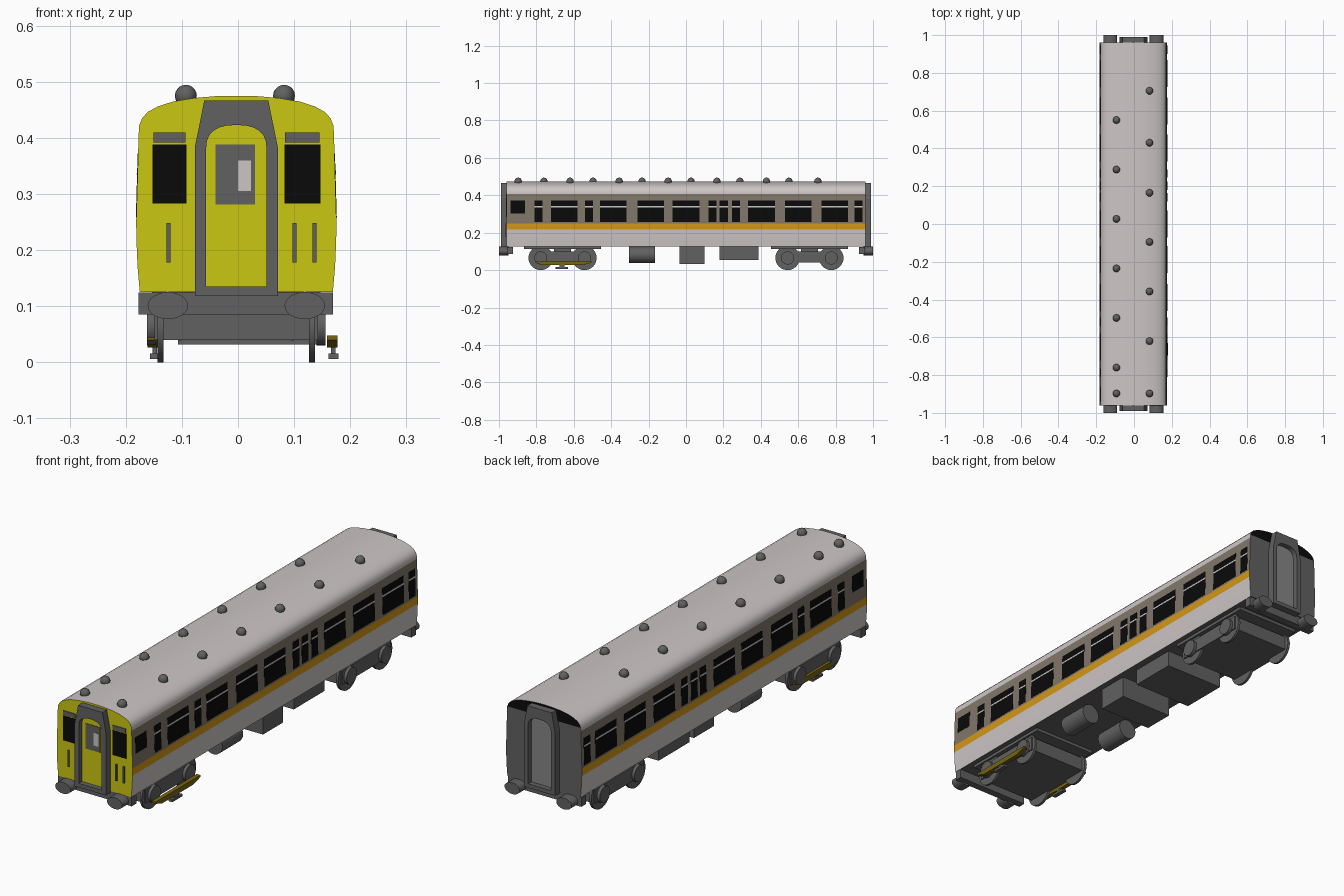
import bpy, bmesh, math
from mathutils import Matrix, Vector

if "Cube" in bpy.data.objects:
    bpy.data.objects.remove(bpy.data.objects["Cube"])

CX = -0.003   # the coach body sits a hair left of the shoe gear
END = 0.96    # half length of the body shell


def mat(name, r, g, b):
    m = bpy.data.materials.new(name)
    m.diffuse_color = (r, g, b, 1)
    m.use_nodes = True
    m.node_tree.nodes["Principled BSDF"].inputs["Base Color"].default_value = m.diffuse_color
    return m


LIGHT = mat("light_grey", 0.61, 0.56, 0.56)
TAUPE = mat("taupe", 0.22, 0.185, 0.145)
ORANGE = mat("orange", 0.66, 0.31, 0.008)
YELLOW = mat("yellow", 0.60, 0.57, 0.006)
DARK = mat("dark_grey", 0.12, 0.12, 0.12)
MID = mat("door_grey", 0.24, 0.24, 0.24)
BLACK = mat("black", 0.003, 0.003, 0.003)
MUSTARD = mat("mustard", 0.19, 0.13, 0.006)


def finish(name, bm, *mats, smooth=False):
    bmesh.ops.recalc_face_normals(bm, faces=bm.faces[:])
    me = bpy.data.meshes.new(name)
    bm.to_mesh(me)
    bm.free()
    for m in mats:
        me.materials.append(m)
    ob = bpy.data.objects.new(name, me)
    bpy.context.collection.objects.link(ob)
    if smooth:
        bpy.ops.object.select_all(action='DESELECT')
        ob.select_set(True)
        bpy.context.view_layer.objects.active = ob
        bpy.ops.object.shade_smooth_by_angle(angle=math.radians(35))
    return ob


def box(name, x0, x1, y0, y1, z0, z1, m):
    bm = bmesh.new()
    bmesh.ops.create_cube(bm, size=1, matrix=Matrix.Translation(
        ((x0 + x1) / 2, (y0 + y1) / 2, (z0 + z1) / 2)) @ Matrix.Diagonal(
        (abs(x1 - x0), abs(y1 - y0), abs(z1 - z0), 1)))
    return finish(name, bm, m)


def cylinder(name, centre, rx, rz, length, axis, m, sides=24):
    rot = Matrix.Rotation(math.pi / 2, 4, 'X' if axis == 'y' else 'Y')
    scale = Matrix.Diagonal((1, 1, rz / rx, 1))
    bm = bmesh.new()
    bmesh.ops.create_cone(bm, cap_ends=True, segments=sides, radius1=rx, radius2=rx,
                          depth=length, matrix=Matrix.Translation(centre) @ scale @ rot)
    return finish(name, bm, m, smooth=True)


def prism(name, loops, y0, y1, m):
    """Extrude an outline (second loop = hole) in x,z along y."""
    bm = bmesh.new()
    edges = []
    for loop in loops:
        vs = [bm.verts.new((x, y0, z)) for x, z in loop]
        edges += [bm.edges.new((vs[i - 1], vs[i])) for i in range(len(vs))]
    bmesh.ops.triangle_fill(bm, use_beauty=True, edges=edges)
    ext = bmesh.ops.extrude_face_region(bm, geom=bm.faces[:])
    moved = [g for g in ext["geom"] if isinstance(g, bmesh.types.BMVert)]
    bmesh.ops.translate(bm, vec=(0, y1 - y0, 0), verts=moved)
    return finish(name, bm, m)


# Body shell: one cross-section swept along y, coloured by height and direction
half = [(0.172, 0.125), (0.176, 0.17), (0.178, 0.218), (0.1785, 0.25), (0.174, 0.408),
        (0.173, 0.422), (0.168, 0.435), (0.158, 0.446), (0.140, 0.456), (0.112, 0.465),
        (0.075, 0.471), (0.035, 0.4745)]
section = half + [(0, 0.475)] + [(-x, z) for x, z in reversed(half)]
bm = bmesh.new()
rings = [[bm.verts.new((x + CX, y, z)) for x, z in section] for y in (-END, END)]
for i in range(len(section)):
    bm.faces.new((rings[0][i - 1], rings[0][i], rings[1][i], rings[1][i - 1]))
for ring in rings:
    bm.faces.new(ring)
bmesh.ops.bisect_plane(bm, geom=bm.verts[:] + bm.edges[:] + bm.faces[:], dist=1e-5,
                       plane_co=(0, 0, 0.422), plane_no=(0, 0, 1))
bmesh.ops.recalc_face_normals(bm, faces=bm.faces[:])
for f in bm.faces:
    n, z = f.normal, f.calc_center_median().z
    if n.y < -0.9:
        f.material_index = 3
    elif n.y > 0.9:
        f.material_index = 5 if z > 0.422 else 4
    elif n.z < -0.9:
        f.material_index = 4
    elif 0.218 < z < 0.25:
        f.material_index = 2
    elif 0.25 < z < 0.408:
        f.material_index = 1
finish("body_shell", bm, LIGHT, TAUPE, ORANGE, YELLOW, DARK, BLACK, smooth=True)


# Side windows: thin plates lying on the sloping upper wall
def wall_x(z):
    return 0.1785 - 0.0045 * (z - 0.25) / 0.158


def side_plate(name, side, y0, y1, z0, z1, t, m):
    bm = bmesh.new()
    vs = [bm.verts.new((CX + side * (wall_x(z) + d), y, z))
          for d in (-0.002, t) for y, z in ((y0, z0), (y1, z0), (y1, z1), (y0, z1))]
    for q in ((0, 1, 2, 3), (4, 5, 6, 7), (0, 1, 5, 4), (1, 2, 6, 5), (2, 3, 7, 6), (3, 0, 4, 7)):
        bm.faces.new([vs[i] for i in q])
    finish(name, bm, m)


narrow = [-0.81, -0.54, 0.12, 0.18, 0.245, 0.90]
wide = [-0.722, -0.46, -0.26, -0.072, 0.332, 0.528, 0.724]
for s in (-1, 1):
    side_plate("cab_side_window", s, -0.938, -0.862, 0.303, 0.372, 0.0008, BLACK)
    for y, w in [(y, 0.044) for y in narrow] + [(y, 0.143) for y in wide]:
        side_plate("side_window", s, y, y + w, 0.258, 0.372, 0.0008, BLACK)
        side_plate("window_bar", s, y, y + w, 0.335, 0.342, 0.0014, LIGHT)

# Roof ventilators
for x, ys in ((0.084, (0.705, 0.43, 0.165, -0.095, -0.357, -0.62, -0.897)),
              (-0.091, (0.55, 0.288, 0.027, -0.235, -0.497, -0.76, -0.897))):
    for y in ys:
        bm = bmesh.new()
        bmesh.ops.create_uvsphere(bm, u_segments=16, v_segments=10, radius=0.0195,
                                  matrix=Matrix.Translation((x - 0.002, y, 0.475)))
        finish("roof_vent", bm, DARK, smooth=True)

# Gangway frames, doors, buffers and beams at both ends
outer = [(CX + x, z) for x, z in ((-0.074, 0.118), (0.074, 0.118), (0.074, 0.383),
                                  (0.057, 0.467), (-0.057, 0.467), (-0.074, 0.383))]
inner = [(CX - 0.054, 0.135), (CX + 0.054, 0.135)]
for i in range(13):
    a = math.pi * i / 12
    c, sn = math.cos(a), math.sin(a)
    inner.append((CX + 0.054 * math.copysign(abs(c) ** 0.8, c), 0.38 + 0.043 * sn ** 0.8
                  if sn > 1e-6 else 0.38))
for s, door in ((-1, YELLOW), (1, MID)):
    prism("gangway_frame", [outer, inner], s * (END - 0.002), s * 0.99, DARK)
    prism("gangway_door", [inner], s * (END - 0.002), s * 0.968, door)
    box("buffer_beam", CX - 0.174, CX + 0.172, s * 0.925, s * 0.957, 0.085, 0.124, DARK)
    for x in (-0.122, 0.122):
        cylinder("buffer", (CX + x, s * 0.975, 0.101), 0.036, 0.024, 0.05, 'y', DARK)

# Cab front details
F = -END
for x0, x1 in ((-0.152, -0.092), (0.083, 0.147)):
    box("cab_front_window", x0, x1, F - 0.002, F + 0.002, 0.283, 0.388, BLACK)
    box("cab_front_vent", x0 + 0.001, x1 - 0.002, F - 0.003, F + 0.002, 0.392, 0.41, DARK)
for x in (-0.124, 0.101, 0.136):
    box("handrail", x - 0.0035, x + 0.0035, F - 0.006, F + 0.002, 0.178, 0.248, DARK)
box("door_window", -0.04, 0.03, -0.970, -0.966, 0.281, 0.388, DARK)
box("door_notice", 0.0, 0.023, -0.972, -0.968, 0.305, 0.36, LIGHT)

# Bogies
for s in (-1, 1):
    mid = s * 0.66
    box("bogie_frame", CX - 0.146, CX + 0.146, mid - 0.165, mid + 0.165, 0.04, 0.1, DARK)
    box("bogie_top_plate", CX - 0.15, CX + 0.15, mid - 0.205, mid + 0.205, 0.112, 0.126, DARK)
    box("bogie_pivot", CX - 0.12, CX + 0.12, mid - 0.045, mid + 0.045, 0.095, 0.118, DARK)
    for dy in (-0.117, 0.117):
        for x in (-0.135, 0.135):
            cylinder("wheel", (CX + x, mid + dy, 0.065), 0.065, 0.065, 0.011, 'x', DARK, 32)
            cylinder("axle_box", (CX + x * 1.12, mid + dy, 0.065), 0.035, 0.035, 0.016, 'x', DARK)
        cylinder("axle", (CX, mid + dy, 0.065), 0.012, 0.012, 0.27, 'x', DARK, 12)

# Current-collector shoes on the front bogie
for x, tip in ((-0.152, -0.148), (0.168, 0.17)):
    bm = bmesh.new()
    vs = [bm.verts.new((x + d, y, z)) for d in (-0.009, 0.009) for y, z in
          ((-0.765, 0.026), (-0.555, 0.026), (-0.505, 0.040), (-0.505, 0.048),
           (-0.805, 0.048), (-0.805, 0.040))]
    bm.faces.new(vs[:6])
    bm.faces.new(vs[6:])
    for i in range(6):
        j = (i + 1) % 6
        bm.faces.new((vs[i], vs[j], vs[6 + j], vs[6 + i]))
    finish("shoe_beam", bm, MUSTARD)
    box("shoe_stem", tip - 0.004, tip + 0.004, -0.675, -0.65, 0.012, 0.03, DARK)
    box("collector_shoe", tip - 0.009, tip + 0.009, -0.697, -0.63, 0.006, 0.016, DARK)

# Underfloor equipment
for x in (-0.1, 0.1):
    cylinder("air_tank", (CX + x, -0.235, 0.082), 0.043, 0.043, 0.14, 'y', DARK)
box("equipment_box", -0.107, 0.143, -0.036, 0.1, 0.032, 0.127, DARK)
box("battery_box", CX - 0.14, CX + 0.14, 0.18, 0.388, 0.055, 0.127, DARK)
